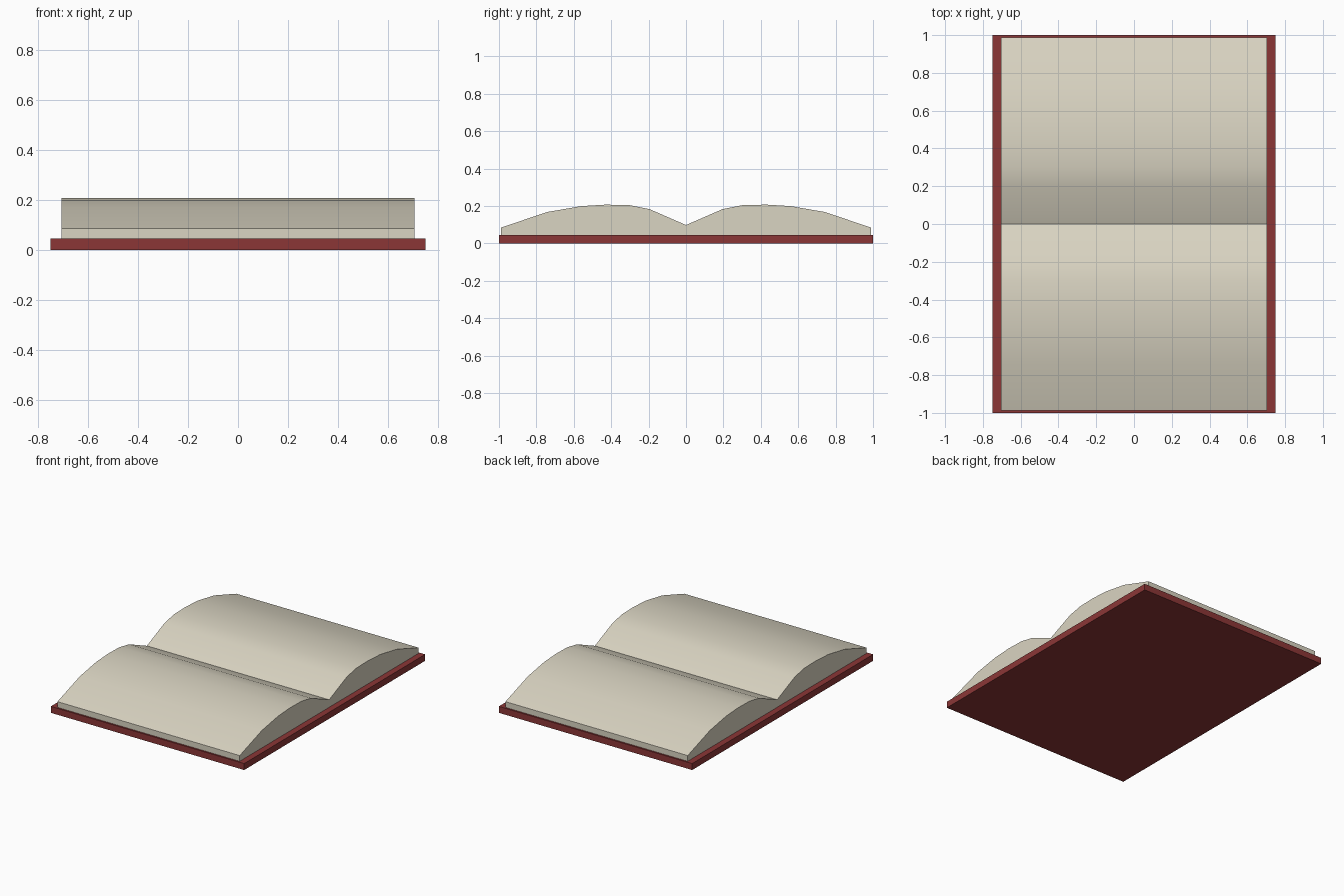
import bpy, math

if "Cube" in bpy.data.objects:
    bpy.data.objects.remove(bpy.data.objects["Cube"])


def material(name, rgb):
    m = bpy.data.materials.new(name)
    m.diffuse_color = (*rgb, 1.0)
    m.use_nodes = True
    m.node_tree.nodes["Principled BSDF"].inputs["Base Color"].default_value = m.diffuse_color
    return m


def extrude_profile(name, profile, half_width, mat):
    """Closed (y, z) outline extruded along x."""
    n = len(profile)
    verts = [(x, y, z) for x in (-half_width, half_width) for y, z in profile]
    faces = [tuple(range(n))[::-1], tuple(range(n, 2 * n))]
    faces += [(i, (i + 1) % n, (i + 1) % n + n, i + n) for i in range(n)]
    mesh = bpy.data.meshes.new(name)
    mesh.from_pydata(verts, [], faces)
    mesh.materials.append(mat)
    mesh.update()
    obj = bpy.data.objects.new(name, mesh)
    bpy.context.collection.objects.link(obj)
    return obj


red = material("dark red cover", (0.26, 0.037, 0.037))
cream = material("cream paper", (0.70, 0.66, 0.54))

COVER_TOP = 0.045

# Flat cover board
extrude_profile("cover", [(-1, 0), (1, 0), (1, COVER_TOP), (-1, COVER_TOP)], 0.748, red)

# Open page block: one arched half, mirrored about the centre fold
half = [(0.988, COVER_TOP), (0.988, 0.085), (0.74, 0.168), (0.56, 0.199),
        (0.43, 0.207), (0.30, 0.204), (0.195, 0.183)]
outline = half + [(0, 0.098)] + [(-y, z) for y, z in reversed(half)]
pages = extrude_profile("pages", outline, 0.705, cream)

# Smooth arches, sharp fold and edges
bpy.ops.object.select_all(action='DESELECT')
pages.select_set(True)
bpy.context.view_layer.objects.active = pages
bpy.ops.object.shade_smooth_by_angle(angle=math.radians(35))
